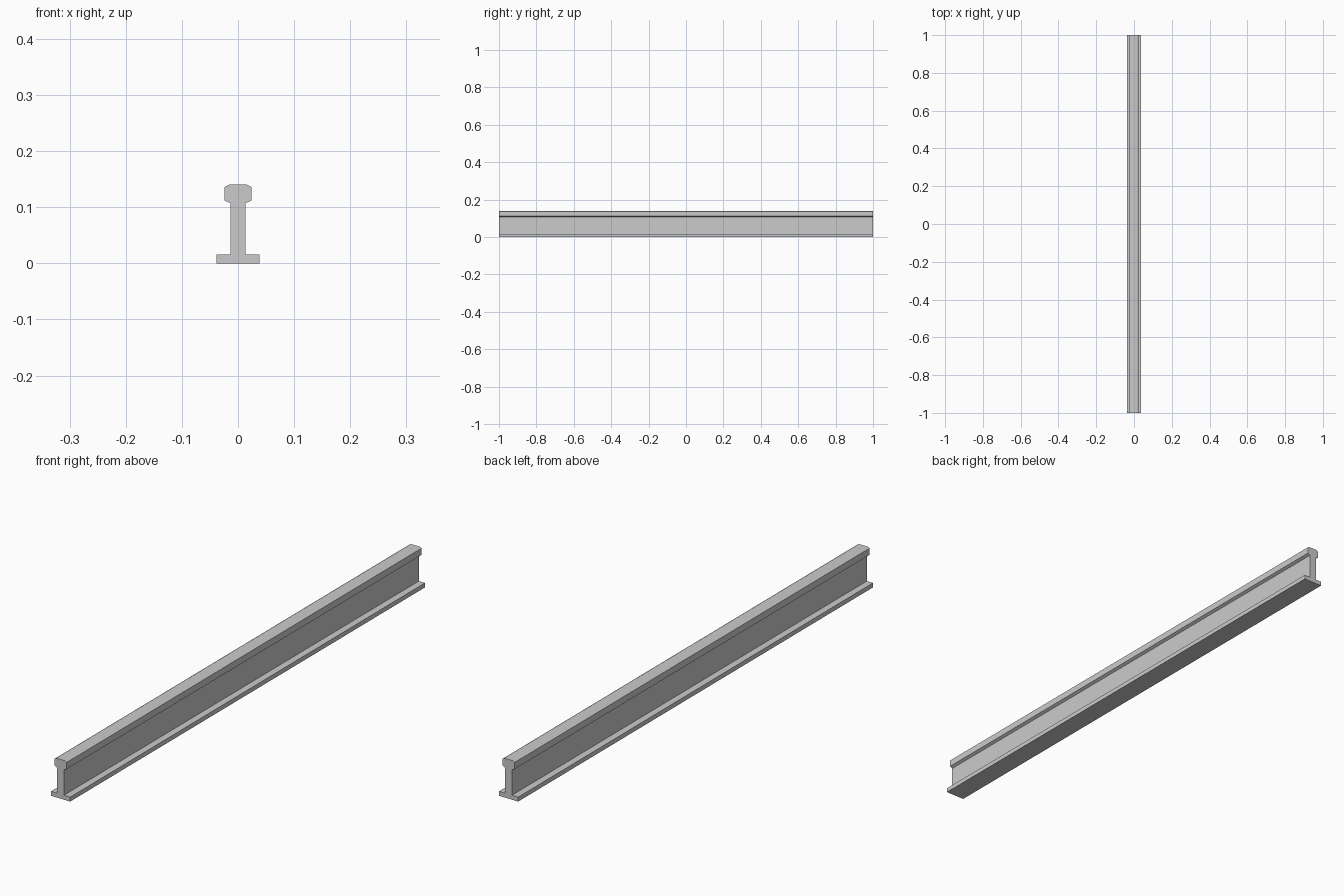
import bpy, bmesh

if "Cube" in bpy.data.objects:
    bpy.data.objects.remove(bpy.data.objects["Cube"])

LENGTH = 2.0

# Right half of the rail cross-section (x, z), from foot to head
half = [
    (0.038, 0.0), (0.038, 0.016),      # foot
    (0.0135, 0.016), (0.0135, 0.107),  # web
    (0.024, 0.112), (0.024, 0.136),    # head
    (0.016, 0.140),                    # running surface chamfer
]
profile = half + [(-x, z) for x, z in reversed(half)]

# Extrude the mirrored section along y
bm = bmesh.new()
face = bm.faces.new([bm.verts.new((x, -LENGTH / 2, z)) for x, z in profile])
ext = bmesh.ops.extrude_face_region(bm, geom=[face], use_keep_orig=True)
verts = [g for g in ext["geom"] if isinstance(g, bmesh.types.BMVert)]
bmesh.ops.translate(bm, verts=verts, vec=(0, LENGTH, 0))
bmesh.ops.recalc_face_normals(bm, faces=bm.faces[:])

mesh = bpy.data.meshes.new("rail")
bm.to_mesh(mesh)
bm.free()
rail = bpy.data.objects.new("rail", mesh)
bpy.context.collection.objects.link(rail)
